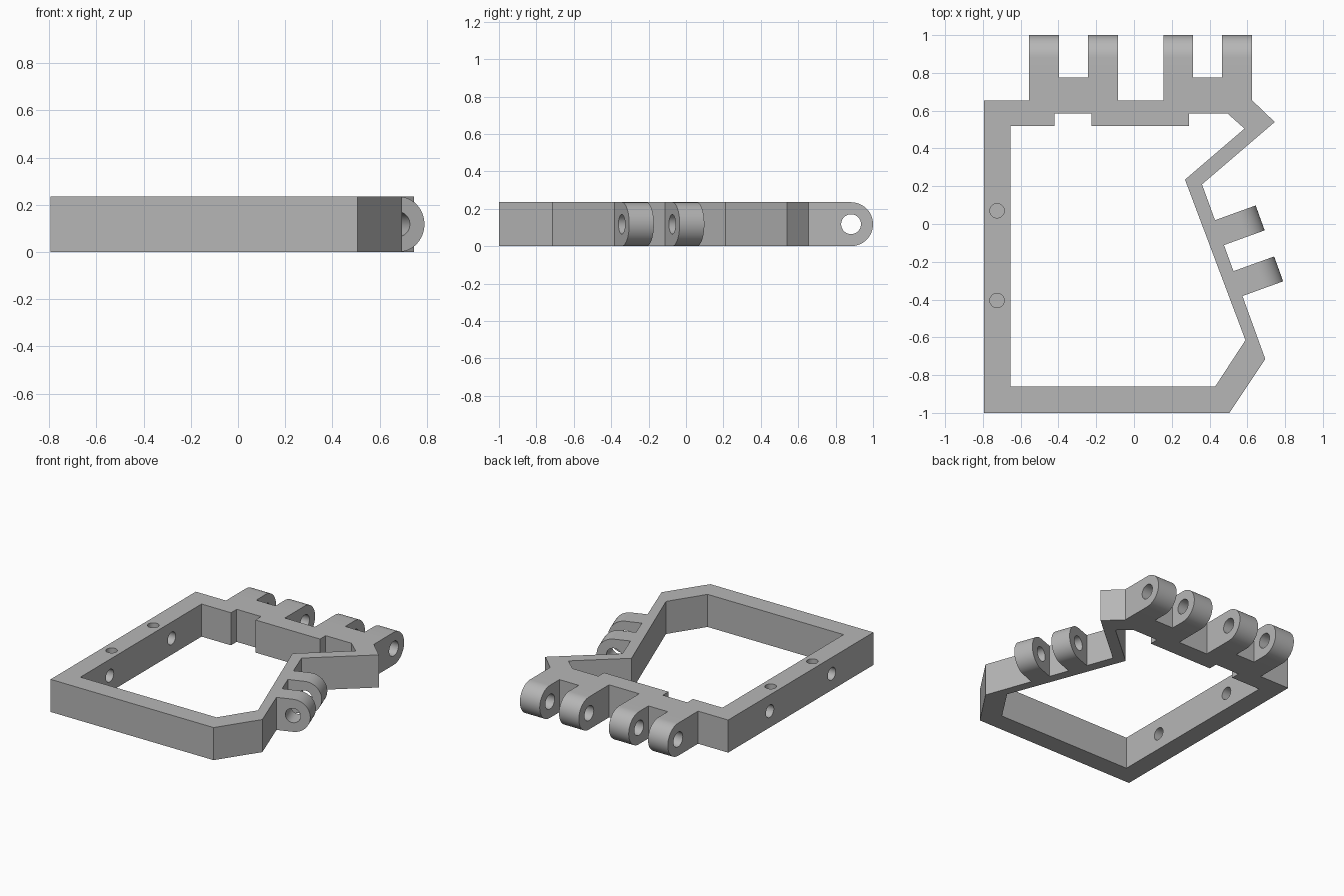
import bpy
import bmesh
import math
from mathutils import Matrix, Vector

if "Cube" in bpy.data.objects:
    bpy.data.objects.remove(bpy.data.objects["Cube"], do_unlink=True)

H = 0.235          # frame height
R = H / 2          # lug end radius
UP = Vector((0, 0, 1))

grey = bpy.data.materials.new("plain grey")
grey.use_nodes = True
grey.diffuse_color = (0.47, 0.47, 0.47, 1)
grey.node_tree.nodes["Principled BSDF"].inputs["Base Color"].default_value = grey.diffuse_color


def finish(name, bm, matrix):
    bmesh.ops.transform(bm, matrix=matrix, verts=bm.verts)
    bmesh.ops.recalc_face_normals(bm, faces=bm.faces)
    mesh = bpy.data.meshes.new(name)
    bm.to_mesh(mesh)
    bm.free()
    mesh.materials.append(grey)
    obj = bpy.data.objects.new(name, mesh)
    bpy.context.collection.objects.link(obj)
    return obj


def prism(name, points, depth, matrix=Matrix()):
    """Extrude a flat outline along local z."""
    bm = bmesh.new()
    face = bm.faces.new([bm.verts.new((x, y, 0)) for x, y in points])
    moved = bmesh.ops.extrude_face_region(bm, geom=[face])["geom"]
    verts = [v for v in moved if isinstance(v, bmesh.types.BMVert)]
    bmesh.ops.translate(bm, vec=(0, 0, depth), verts=verts)
    return finish(name, bm, matrix)


def rod(name, radius, length, matrix):
    """Cylinder centred on the matrix origin, along its local z."""
    bm = bmesh.new()
    bmesh.ops.create_cone(bm, cap_ends=True, segments=40, radius1=radius,
                          radius2=radius, depth=length)
    return finish(name, bm, matrix)


def combine(target, tool, operation):
    mod = target.modifiers.new(operation.lower(), "BOOLEAN")
    mod.operation = operation
    mod.solver = "EXACT"
    mod.object = tool
    bpy.context.view_layer.objects.active = target
    bpy.ops.object.modifier_apply(modifier=mod.name)
    bpy.data.objects.remove(tool, do_unlink=True)


def add_lug(root, outward, width, length, hole_radius, embed=0.03):
    """Round-ended hinge lug with a cross hole, joined to the frame."""
    out = Vector((outward[0], outward[1], 0)).normalized()
    side = out.cross(UP)
    m = Matrix((out, UP, side)).transposed().to_4x4()
    m.translation = (root[0], root[1], 0)
    centre = length - R
    arc = [(centre + R * math.cos(a), R + R * math.sin(a))
           for a in (math.pi * (i / 24 - 0.5) for i in range(25))]
    lug = prism("lug", [(-embed, H), (-embed, 0)] + arc, width, m)
    hole = rod("lug_hole", hole_radius, width + 0.04,
               m @ Matrix.Translation((centre, R, width / 2)))
    combine(lug, hole, "DIFFERENCE")
    combine(frame, lug, "UNION")


# Frame body with the two stepped hinge blocks at the back
outer = [(-0.795, -1), (0.505, -1), (0.695, -0.715), (0.36, 0.21), (0.745, 0.54),
         (0.625, 0.655), (0.625, 0.775), (0.155, 0.775), (0.155, 0.655),
         (-0.085, 0.655), (-0.085, 0.775), (-0.555, 0.775), (-0.555, 0.655),
         (-0.795, 0.655)]
inner = [(-0.655, -0.86), (0.43, -0.86), (0.59, -0.615), (0.27, 0.235),
         (0.585, 0.505), (0.495, 0.585), (0.29, 0.585), (0.29, 0.52),
         (-0.225, 0.52), (-0.225, 0.585), (-0.42, 0.585), (-0.42, 0.52),
         (-0.655, 0.52)]
frame = prism("hinged_frame", outer, H)
opening = prism("opening", inner, H + 0.2, Matrix.Translation((0, 0, -0.1)))
combine(frame, opening, "DIFFERENCE")

# Back lugs
for x in (-0.555, -0.243, 0.155, 0.467):
    add_lug((x, 0.775), (0, 1), 0.158, 0.225, 0.053)

# Side lugs, square to the slanted wall
top, bottom = Vector((0.36, 0.21)), Vector((0.695, -0.715))
along = (bottom - top).normalized()
for s in (0.202, 0.489):
    add_lug(top + along * s, (-along.y, along.x), 0.14, 0.229, 0.052)

# Cross holes through the left rail
for y in (0.18, -0.525):
    place = Matrix.Translation((-0.725, y, R)) @ Matrix.Rotation(math.pi / 2, 4, "Y")
    combine(frame, rod("rail_hole", 0.045, 0.3, place), "DIFFERENCE")

# Blind holes in the top of the left rail
for y in (0.07, -0.405):
    place = Matrix.Translation((-0.725, y, H))
    combine(frame, rod("blind_hole", 0.038, 0.24, place), "DIFFERENCE")

bpy.ops.object.select_all(action="DESELECT")
frame.select_set(True)
bpy.context.view_layer.objects.active = frame
bpy.ops.object.shade_smooth_by_angle(angle=math.radians(30))
